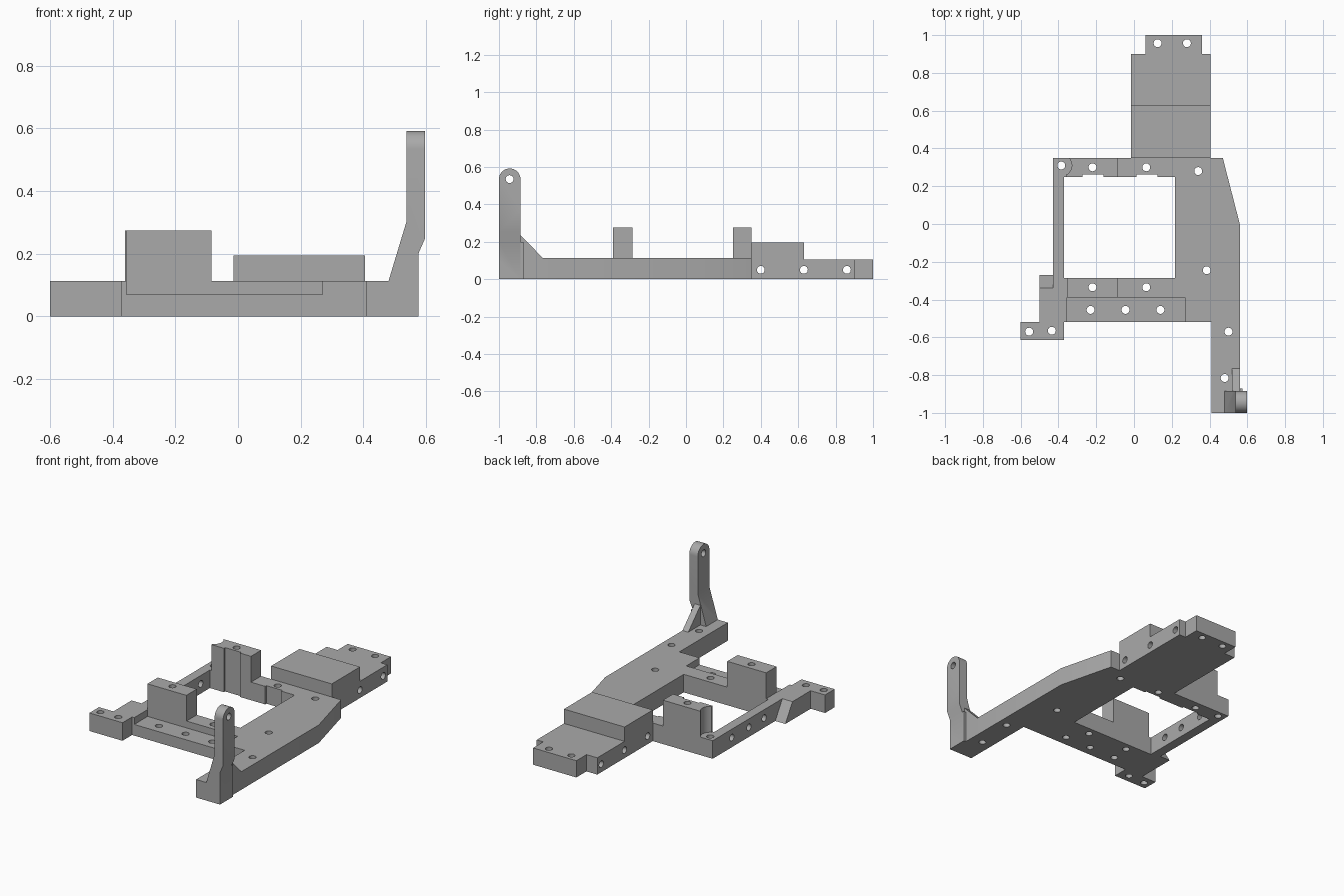
import bpy, bmesh
from math import sin, cos, pi, radians
from mathutils import Vector

cube = bpy.data.objects.get("Cube")
if cube:
    bpy.data.objects.remove(cube, do_unlink=True)

grey = bpy.data.materials.new("plain grey")
grey.use_nodes = True
colour = (0.4, 0.4, 0.4, 1)
grey.diffuse_color = colour
grey.node_tree.nodes["Principled BSDF"].inputs["Base Color"].default_value = colour

PLACE = {
    "x": lambda a, b, d: (d, a, b),
    "y": lambda a, b, d: (a, d, b),
    "z": lambda a, b, d: (a, b, d),
}


def add_prism(bm, axis, points, lo, hi):
    """Extrude a 2D outline along an axis into the bmesh."""
    place = PLACE[axis]
    face = bm.faces.new([bm.verts.new(place(a, b, lo)) for a, b in points])
    out = bmesh.ops.extrude_face_region(bm, geom=[face])
    move = Vector(place(0, 0, hi - lo))
    verts = [g for g in out["geom"] if isinstance(g, bmesh.types.BMVert)]
    bmesh.ops.translate(bm, vec=move, verts=verts)


def circle(a, b, r, n=24):
    return [(a + r * cos(2 * pi * i / n), b + r * sin(2 * pi * i / n)) for i in range(n)]


def rect(x0, x1, y0, y1):
    return [(x0, y0), (x1, y0), (x1, y1), (x0, y1)]


def build(name, *prisms):
    bm = bmesh.new()
    for p in prisms:
        add_prism(bm, *p)
    bmesh.ops.recalc_face_normals(bm, faces=bm.faces)
    mesh = bpy.data.meshes.new(name)
    bm.to_mesh(mesh)
    bm.free()
    mesh.materials.append(grey)
    ob = bpy.data.objects.new(name, mesh)
    bpy.context.collection.objects.link(ob)
    return ob


def boolean(ob, cutter, operation="DIFFERENCE"):
    mod = ob.modifiers.new("cut", "BOOLEAN")
    mod.operation, mod.solver, mod.object = operation, "EXACT", cutter
    dg = bpy.context.evaluated_depsgraph_get()
    mesh = bpy.data.meshes.new_from_object(ob.evaluated_get(dg))
    ob.modifiers.clear()
    ob.data = mesh


H = 0.113      # frame thickness
BLOCK = 0.275  # height of the two mounting blocks

# Flat frame with side foot and long right arm
outline = [(-.6, -.615), (-.37, -.615), (-.37, -.52), (.41, -.52), (.41, -.885),
           (.56, -.885), (.56, 0), (.47, .35), (-.43, .35), (-.43, -.34),
           (-.5, -.34), (-.5, -.52), (-.6, -.52)]
frame = build("frame", ("z", outline, 0, H))

# Rear mounting block
rear_block = build("rear_block", ("z", rect(-.36, -.085, .25, .35), H, BLOCK))
front_block = build("front_block", ("z", rect(-.355, -.085, -.39, -.287), H, BLOCK))

# Rear raised box and tail plate
rear_box = build("rear_box", ("z", rect(-.015, .405, .35, .63), 0, .195))
tail = [(-.015, .63), (.405, .63), (.405, .9), (.36, .9), (.36, 1),
        (.06, 1), (.06, .9), (-.015, .9)]
tail_plate = build("tail_plate", ("z", tail, 0, .105))

# Sloped wedge beside the left rail
wedge = build("side_wedge", ("x", [(-.34, 0), (-.27, 0), (-.34, H)], -.5, -.43))

# Upright lever: bent front profile, rounded top in side profile
bend = [(.41, 0), (.575, 0), (.575, .2), (.597, .25), (.597, .6),
        (.538, .6), (.538, .305), (.48, H), (.41, H)]
lever = build("upright_lever", ("y", bend, -1, -.885))
top = [(-.9425 + .0575 * cos(pi * i / 16), .5345 + .0575 * sin(pi * i / 16))
       for i in range(17)]
rounder = build("lever_rounder", ("x", [(-1, -.1), (-.885, -.1)] + top, .3, .7))
boolean(lever, rounder, "INTERSECT")

# Support behind the lever
root = build("lever_root", ("y", rect(.525, .575, 0, .2), -.885, -.87))
gusset = build("lever_gusset",
               ("x", [(-.885, H), (-.765, H), (-.885, .235)], .52, .56))

# Frame opening, shallow recesses and lowered front ledge
pocket = build("pocket_cutter", ("z", rect(-.37, .217, -.287, .25), -.1, .5))
recess = build("recess_cutter",
               *[("z", rect(x, x + .112, .2, .262), -.1, .5) for x in (-.273, .013)])
ledge = build("ledge_cutter", ("z", rect(-.355, .27, -.6, -.388), .07, .15))
scoop = build("scoop_cutter", ("z", circle(-.385, .31, .056, 32), H - .02, .5))
boolean(frame, pocket)
boolean(frame, recess)
boolean(frame, ledge)
boolean(rear_block, recess)
boolean(rear_block, scoop)

# Screw holes, vertical and crosswise
R = .021
vertical = [(-.385, .31), (-.22, .30), (.065, .30), (.34, .28), (.385, -.245),
            (.5, -.57), (.48, -.815), (-.22, -.335), (.065, -.335), (-.23, -.455),
            (-.045, -.455), (.14, -.455), (-.555, -.57), (-.435, -.565),
            (.125, .957), (.28, .957)]
cross = [("x", circle(y, .05, R), -.1, .5) for y in (.4, .63, .86)]
cross += [("x", circle(y, .06, R), -.5, -.3) for y in (.16, -.01, -.16)]
cross.append(("x", circle(-.943, .535, R), .5, .7))
holes = build("hole_cutter",
              *[("z", circle(x, y, R), -.1, .5) for x, y in vertical], *cross)
parts = [frame, rear_block, front_block, rear_box, tail_plate, lever]
for part in parts:
    boolean(part, holes)

for cutter in (rounder, pocket, recess, ledge, scoop, holes):
    bpy.data.objects.remove(cutter, do_unlink=True)

# Smooth the round walls, keep the edges crisp
bpy.ops.object.select_all(action="DESELECT")
for part in parts:
    part.select_set(True)
bpy.context.view_layer.objects.active = frame
bpy.ops.object.shade_smooth_by_angle(angle=radians(25))
